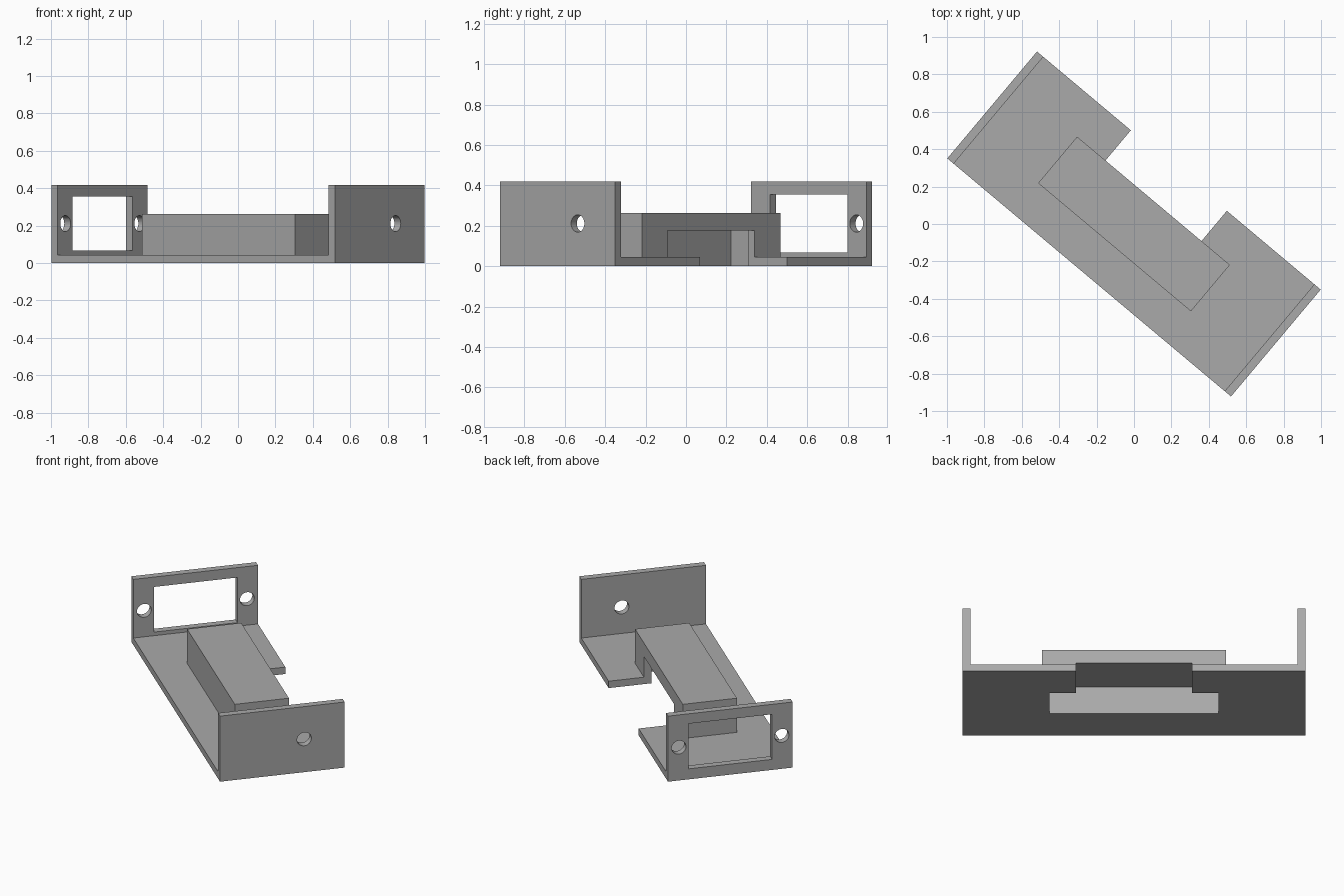
import bpy, bmesh, math
from mathutils import Matrix

cube = bpy.data.objects.get("Cube")
if cube:
    bpy.data.objects.remove(cube, do_unlink=True)

# Main dimensions, along the bracket's own length, width and height
HALF_L, HALF_W, WALL_TOP = 0.99, 0.373, 0.418
THICK = 0.044
COVER_L, COVER_W, COVER_TOP = 0.533, 0.162, 0.262
CAVITY_TOP, NOTCH_L = 0.176, 0.335
MID_Z = WALL_TOP / 2 + 0.002
SCREW_R = 0.043

grey = bpy.data.materials.new("plain grey")
grey.use_nodes = True
colour = (0.4, 0.4, 0.4, 1)
grey.diffuse_color = colour
grey.node_tree.nodes["Principled BSDF"].inputs["Base Color"].default_value = colour


def finish(name, bm):
    mesh = bpy.data.meshes.new(name)
    bm.to_mesh(mesh)
    bm.free()
    mesh.materials.append(grey)
    obj = bpy.data.objects.new(name, mesh)
    bpy.context.collection.objects.link(obj)
    return obj


def box(name, xs, ys, zs):
    bm = bmesh.new()
    spans = (xs, ys, zs)
    centre = [(a + b) / 2 for a, b in spans]
    size = [b - a for a, b in spans]
    bmesh.ops.create_cube(bm, size=1, matrix=Matrix.Translation(centre) @ Matrix.Diagonal((*size, 1)))
    return finish(name, bm)


def screw_hole(name, x, y):
    bm = bmesh.new()
    place = Matrix.Translation((x, y, MID_Z)) @ Matrix.Rotation(math.pi / 2, 4, 'Y')
    bmesh.ops.create_cone(bm, cap_ends=True, segments=32, radius1=SCREW_R,
                          radius2=SCREW_R, depth=0.3, matrix=place)
    return finish(name, bm)


def combine(target, tool, operation):
    mod = target.modifiers.new(tool.name, 'BOOLEAN')
    mod.object, mod.operation, mod.solver = tool, operation, 'EXACT'
    bpy.context.view_layer.update()
    graph = bpy.context.evaluated_depsgraph_get()
    result = bpy.data.meshes.new_from_object(target.evaluated_get(graph))
    target.modifiers.clear()
    target.data = result
    bpy.data.objects.remove(tool, do_unlink=True)


# Floor plate with an upright plate at each end and a raised cover in the middle
bracket = box("mounting_bracket", (-HALF_L, HALF_L), (-HALF_W, HALF_W), (0, THICK))
for side in (-1, 1):
    ends = sorted((side * HALF_L, side * (HALF_L - THICK)))
    combine(bracket, box("end_plate", ends, (-HALF_W, HALF_W), (0, WALL_TOP)), 'UNION')
combine(bracket, box("cover", (-COVER_L, COVER_L), (-COVER_W, COVER_W), (0, COVER_TOP)), 'UNION')

# Hollow under the cover, opening through the back edge
inner_l, inner_w = COVER_L - THICK, COVER_W - THICK
combine(bracket, box("cavity", (-inner_l, inner_l), (-inner_w, inner_w), (-0.1, CAVITY_TOP)), 'DIFFERENCE')
combine(bracket, box("notch", (-NOTCH_L, NOTCH_L), (0, 0.5), (-0.1, CAVITY_TOP)), 'DIFFERENCE')

# Window and screw holes in one end plate, a single hole in the other
combine(bracket, box("window", (-1.1, -0.9), (-0.25, 0.25), (0.067, 0.355)), 'DIFFERENCE')
for y in (-0.308, 0.308):
    combine(bracket, screw_hole("screw_hole", -HALF_L, y), 'DIFFERENCE')
combine(bracket, screw_hole("cable_hole", HALF_L, 0.131), 'DIFFERENCE')

# Turn the whole bracket diagonally
bracket.data.transform(Matrix.Rotation(math.radians(-40), 4, 'Z'))
bracket.data.update()
